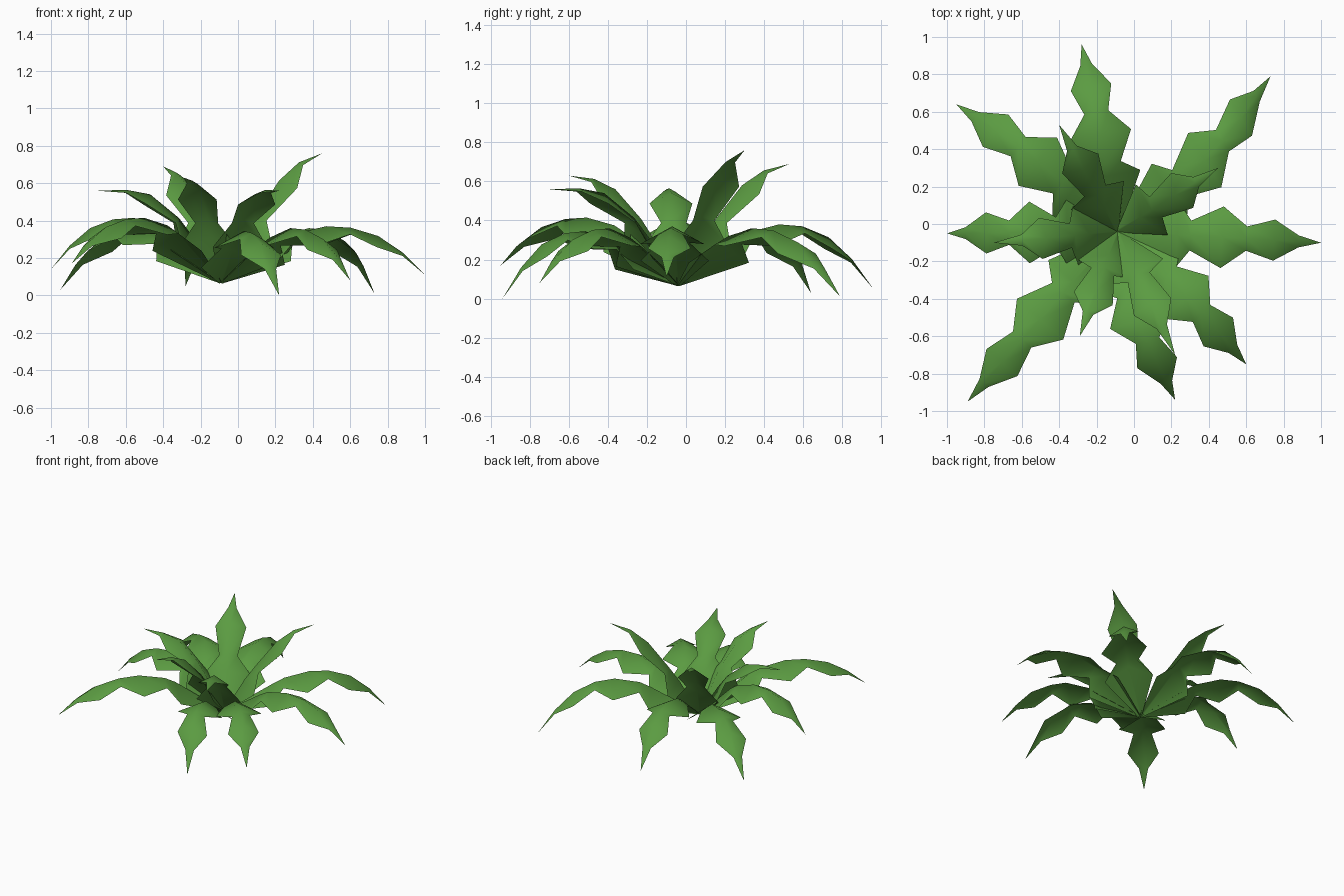
import bpy, math
from mathutils import Vector

if "Cube" in bpy.data.objects:
    bpy.data.objects.remove(bpy.data.objects["Cube"])

green = bpy.data.materials.new("leaf green")
green.diffuse_color = (0.105, 0.33, 0.054, 1)
green.use_nodes = True
green.node_tree.nodes["Principled BSDF"].inputs["Base Color"].default_value = green.diffuse_color

ROOT = Vector((-0.09, -0.04, 0.07))
# fraction along the leaf and half width there: jagged outlines ending in a tip
LONG = [(0, .01), (.295, .175), (.36, .08), (.515, .165),
        (.635, .065), (.77, .11), (.89, .032), (1, 0)]
SHORT = [(0, .01), (.225, .16), (.34, .065), (.575, .11), (.77, .03), (1, 0)]
FOLD = 0.55   # how far the edges hang below the midrib, per unit of width


def leaf(name, outline, tip, heights, bend=0, skew=0, upright=False):
    """Roof-folded leaf from the root to the tip with given midrib heights."""
    flat = Vector((tip[0] - ROOT.x, tip[1] - ROOT.y, 0))
    out = flat.normalized()
    side = Vector((-out.y, out.x, 0))
    across = side + out * skew
    mids = []
    for (f, w), h in zip(outline, heights):
        p = ROOT + flat * f + side * bend * math.sin(math.pi * f)
        p.z = h
        mids.append(p)
    verts, faces = [], []
    for i, (f, w) in enumerate(outline):
        up = Vector((0, 0, 1))
        if upright:                     # fold square to the rising midrib
            t = mids[min(i + 1, len(mids) - 1)] - mids[max(i - 1, 0)]
            up = (up * t.dot(out) - out * t.z).normalized()
        drop = up * (-FOLD * w)
        verts += [mids[i] + across * w + drop, mids[i], mids[i] - across * w + drop]
    last = len(outline) - 2
    for k in range(0, 3 * last, 3):
        faces += [(k, k + 1, k + 4, k + 3), (k + 1, k + 2, k + 5, k + 4)]
    k = 3 * last                        # pointed end
    verts = verts[:k + 3] + [mids[-1]]
    faces += [(k, k + 1, k + 3), (k + 1, k + 2, k + 3)]
    me = bpy.data.meshes.new(name)
    me.from_pydata(verts, [], faces)
    me.materials.append(green)
    for p in me.polygons:
        p.use_smooth = True
    if me.polygons[0].normal.z < 0:     # make the upper side the front
        me.flip_normals()
    bpy.context.collection.objects.link(bpy.data.objects.new(name, me))


# Drooping outer leaves: tip, peak height, sideways bend, skew, shoulder drop
OUTER = [((1.0, -.10, .11), .37, 0, 0, .08),
         ((.73, .79, .01), .36, -.065, .25, .08),
         ((-.28, .96, .05), .38, -.01, 0, .08),
         ((-.95, .64, .03), .36, -.03, 0, .08),
         ((-1.0, -.05, .14), .415, 0, 0, .08),
         ((-.89, -.95, .17), .415, 0, 0, .08),
         ((.22, -.94, 0), .345, -.04, .06, .10),
         ((.60, -.75, .08), .36, .02, 0, .10)]
SAG = [0, .06, .04, 0, .03, .2, .54, 1]
for n, (tip, peak, bend, skew, low) in enumerate(OUTER):
    hs = [peak - (peak - tip[2]) * s for s in SAG]
    hs[:3] = ROOT.z, peak - low, peak - low * .5
    leaf(f"outer_leaf_{n + 1}", LONG, tip, hs, bend, skew)

# Upright inner leaves: tip, arch (0 straighter, 1 levels off at the end)
INNER = [((-.40, .53, .69), .2), ((.45, .30, .76), 0), ((-.75, -.10, .56), 1),
         ((.22, -.70, .56), 1), ((-.29, -.60, .63), .5)]
STRAIGHT = [0, .36, .51, .79, .93, 1]
ARCHED = [0, .49, .70, .96, 1.01, 1]
for n, (tip, arch) in enumerate(INNER):
    hs = [ROOT.z + (tip[2] - ROOT.z) * (s + (a - s) * arch)
          for s, a in zip(STRAIGHT, ARCHED)]
    leaf(f"inner_leaf_{n + 1}", SHORT, tip, hs, upright=True)
